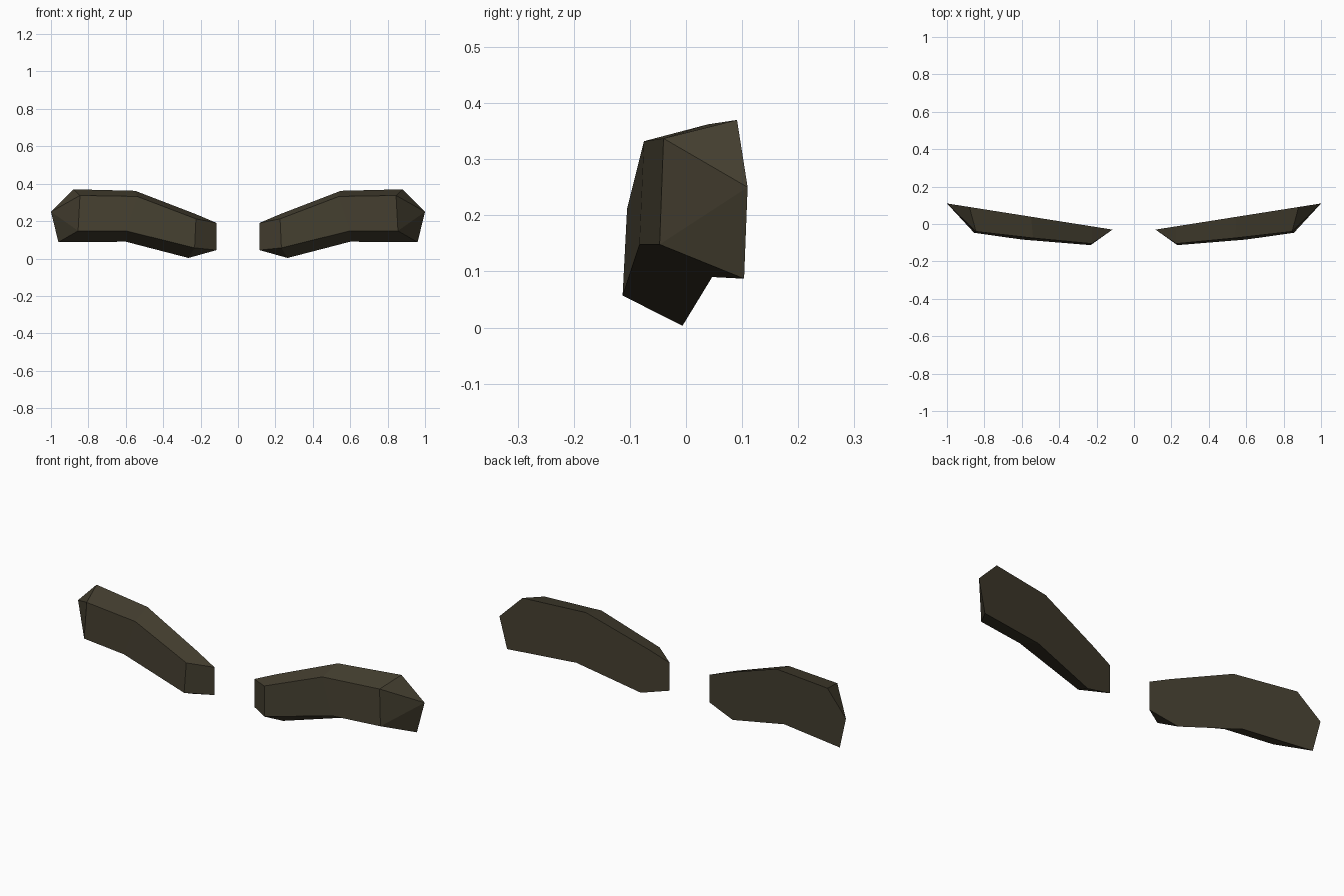
import bpy
import bmesh

if "Cube" in bpy.data.objects:
    bpy.data.objects.remove(bpy.data.objects["Cube"])

# One flat colour for both brows
brown = bpy.data.materials.new("dark brown")
brown.diffuse_color = (0.058, 0.049, 0.029, 1)
brown.use_nodes = True
brown.node_tree.nodes["Principled BSDF"].inputs["Base Color"].default_value = brown.diffuse_color

# Back outline (x, z), lying on a slanted plane, inner end first along the top
BACK = [(0.115, 0.19), (0.225, 0.237), (0.55, 0.362), (0.88, 0.37), (1.0, 0.25),
        (0.96, 0.087), (0.60, 0.09), (0.265, 0.003), (0.115, 0.045)]
# Raised front outline (x, y, z), in the same order
FRONT = [(0.225, -0.105, 0.212), (0.54, -0.075, 0.332), (0.845, -0.04, 0.337),
         (0.855, -0.047, 0.148), (0.60, -0.083, 0.148), (0.232, -0.113, 0.057)]


def back_y(x):
    return -0.03 + (x - 0.115) * 0.158


def make_brow(name, side):
    bm = bmesh.new()
    b = [bm.verts.new((side * x, back_y(x), z)) for x, z in BACK]
    f = [bm.verts.new((side * x, y, z)) for x, y, z in FRONT]
    # Back and front plates
    bm.faces.new(b)
    bm.faces.new((f[0], f[1], f[4], f[5]))
    bm.faces.new((f[1], f[2], f[3], f[4]))
    # Top and bottom bevel strips
    for i in (0, 1):
        bm.faces.new((b[i + 1], b[i + 2], f[i + 1], f[i]))
    for i in (3, 4):
        bm.faces.new((b[i + 2], b[i + 3], f[i + 1], f[i]))
    # Inner end
    bm.faces.new((b[0], f[0], f[5], b[8]))
    bm.faces.new((b[0], b[1], f[0]))
    bm.faces.new((b[7], b[8], f[5]))
    # Faceted outer end
    bm.faces.new((b[3], b[4], f[2]))
    bm.faces.new((f[2], b[4], f[3]))
    bm.faces.new((b[4], b[5], f[3]))
    bmesh.ops.recalc_face_normals(bm, faces=bm.faces[:])
    mesh = bpy.data.meshes.new(name)
    bm.to_mesh(mesh)
    bm.free()
    mesh.materials.append(brown)
    bpy.context.collection.objects.link(bpy.data.objects.new(name, mesh))


make_brow("right_eyebrow", 1)
make_brow("left_eyebrow", -1)
